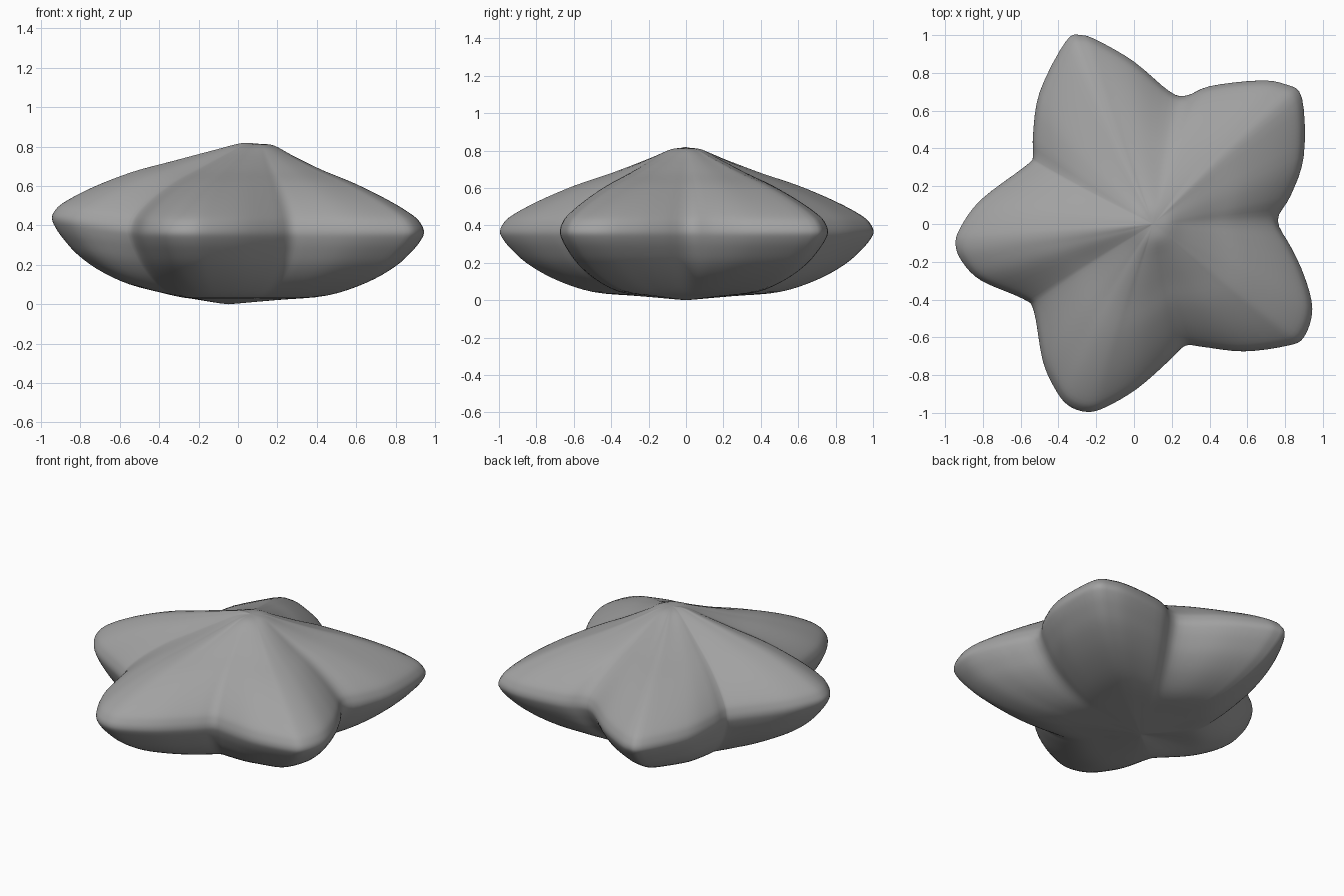
import bpy
import bmesh
from mathutils import Vector

default_cube = bpy.data.objects.get("Cube")
if default_cube:
    bpy.data.objects.remove(default_cube, do_unlink=True)


def spline(points, steps, closed):
    """Sample a smooth curve that passes through every given point."""
    points = [Vector(p) for p in points]
    count = len(points)

    def pick(index):
        if closed:
            return points[index % count]
        return points[min(max(index, 0), count - 1)]

    samples = []
    for i in range(count if closed else count - 1):
        before, start, end, after = (pick(i + k) for k in (-1, 0, 1, 2))
        for step in range(steps):
            t = step / steps
            tangent_in = (end - before) / 2
            tangent_out = (after - start) / 2
            samples.append(
                start * (2 * t**3 - 3 * t**2 + 1)
                + tangent_in * (t**3 - 2 * t**2 + t)
                + end * (3 * t**2 - 2 * t**3)
                + tangent_out * (t**3 - t**2)
            )
    if not closed:
        samples.append(points[-1])
    return samples


# Outline of the five arms, seen from above
outline = [
    (.76, .02), (.83, .15), (.9, .36), (.89, .67), (.8, .74),
    (.66, .76), (.4, .73), (.28, .68), (.19, .7), (0, .86),
    (-.19, .97), (-.28, 1), (-.36, .97), (-.5, .7), (-.535, .47),
    (-.535, .36), (-.57, .31), (-.81, .13), (-.92, -.02), (-.945, -.11),
    (-.91, -.2), (-.81, -.3), (-.59, -.395), (-.53, -.46), (-.485, -.72),
    (-.42, -.87), (-.35, -.96), (-.25, -.995), (-.15, -.97), (.02, -.87),
    (.19, -.72), (.27, -.645), (.36, -.65), (.58, -.675), (.81, -.645),
    (.9, -.6), (.945, -.45), (.9, -.27), (.83, -.12),
]

# Section from the peak, over the rim, to the underside: reach and relative height
section = [
    (0, 1), (.08, .98), (.2, .87), (.4, .7), (.6, .55), (.8, .36),
    (.94, .19), (.985, .09), (1, 0), (.985, -.1), (.94, -.25), (.85, -.47),
    (.7, -.7), (.5, -.88), (.25, -.94), (0, -1),
]

PEAK = 0.815
border = spline(outline, 4, True)
profile = spline(section, 4, False)


def surface_point(rim_point, reach, height):
    centre = Vector((0.025 + 0.075 * height, 0))
    # Between the arms the body is fuller, so the notches stay soft
    fullness = min(1, (rim_point - centre).length) ** 0.5
    reach = min(max(reach, 0), 1) ** fullness
    # The arm on the model's right is carried a little higher
    raised = max(0, -rim_point.x - 0.5) / 0.45
    rim = 0.365 + 0.075 * raised * reach
    lift = 0.16 * raised * reach * (1 - reach)
    flat = centre.lerp(rim_point, reach)
    z = rim + lift + height * (PEAK - rim if height > 0 else rim)
    return flat.x, flat.y, z


# Star body: rings between two poles
bm = bmesh.new()
top_pole = bm.verts.new(surface_point(border[0], 0, 1))
bottom_pole = bm.verts.new(surface_point(border[0], 0, -1))
rings = [
    [bm.verts.new(surface_point(p, reach, height)) for p in border]
    for reach, height in profile[1:-1]
]
size = len(border)
for i in range(size):
    j = (i + 1) % size
    bm.faces.new((top_pole, rings[0][i], rings[0][j]))
    bm.faces.new((bottom_pole, rings[-1][j], rings[-1][i]))
    for upper, lower in zip(rings, rings[1:]):
        bm.faces.new((upper[i], lower[i], lower[j], upper[j]))

# Soften the creases between the arms
bmesh.ops.smooth_vert(bm, verts=[v for ring in rings for v in ring],
                      factor=0.4, use_axis_x=True, use_axis_y=True,
                      use_axis_z=True)
bmesh.ops.recalc_face_normals(bm, faces=bm.faces)
for face in bm.faces:
    face.smooth = True

mesh = bpy.data.meshes.new("star_body")
bm.to_mesh(mesh)
bm.free()
star = bpy.data.objects.new("star_body", mesh)
bpy.context.collection.objects.link(star)

# Plain grey
colour = (0.36, 0.36, 0.36, 1)
grey = bpy.data.materials.new("plain grey")
grey.use_nodes = True
grey.diffuse_color = colour
grey.node_tree.nodes["Principled BSDF"].inputs["Base Color"].default_value = colour
mesh.materials.append(grey)
